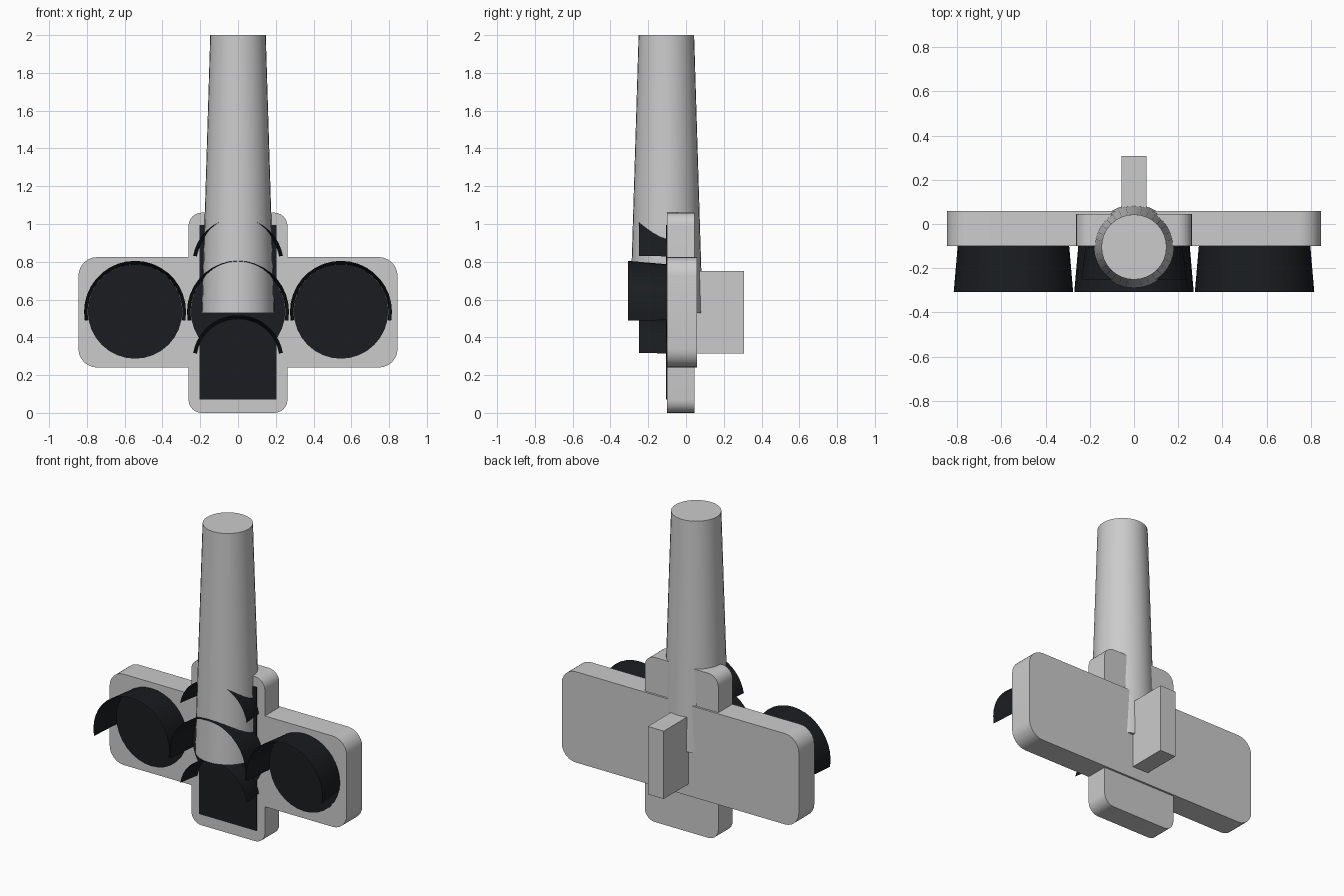
import bpy, bmesh, math
from mathutils import Matrix

if "Cube" in bpy.data.objects:
    bpy.data.objects.remove(bpy.data.objects["Cube"])

dark = bpy.data.materials.new("dark_lamp")
dark.diffuse_color = (0.01, 0.012, 0.014, 1)
dark.use_nodes = True
dark.node_tree.nodes["Principled BSDF"].inputs["Base Color"].default_value = dark.diffuse_color


def finish(name, bm, mat=None, smooth=True):
    me = bpy.data.meshes.new(name)
    bm.to_mesh(me)
    bm.free()
    ob = bpy.data.objects.new(name, me)
    bpy.context.collection.objects.link(ob)
    if mat:
        me.materials.append(mat)
    if smooth:
        bpy.ops.object.select_all(action='DESELECT')
        ob.select_set(True)
        bpy.context.view_layer.objects.active = ob
        bpy.ops.object.shade_smooth_by_angle(angle=math.radians(30))
    return ob


def prism(name, outline, y0, y1, mat=None):
    """Extrude an x/z outline (counter-clockwise from the front) from y0 to y1."""
    bm = bmesh.new()
    f = bm.faces.new([bm.verts.new((x, y0, z)) for x, z in outline])
    ext = bmesh.ops.extrude_face_region(bm, geom=[f])
    for v in ext['geom']:
        if isinstance(v, bmesh.types.BMVert):
            v.co.y = y1
    bmesh.ops.recalc_face_normals(bm, faces=bm.faces)
    return finish(name, bm, mat)


def rounded(hx, z0, z1, r, n=6):
    pts = []
    for cx, cz, a0 in ((hx - r, z0 + r, -90), (hx - r, z1 - r, 0),
                       (r - hx, z1 - r, 90), (r - hx, z0 + r, 180)):
        for i in range(n + 1):
            a = math.radians(a0 + 90 * i / n)
            pts.append((cx + r * math.cos(a), cz + r * math.sin(a)))
    return pts


def rect(hx, z0, z1):
    return [(-hx, z0), (hx, z0), (hx, z1), (-hx, z1)]


def circle(cx, cz, r, n=32):
    return [(cx + r * math.cos(2 * math.pi * i / n),
             cz + r * math.sin(2 * math.pi * i / n)) for i in range(n)]


def visor(name, cx, cz, r0, r1, y1, a0, n=20):
    """Thin flared hood over a lamp, open below."""
    bm = bmesh.new()
    rows = []
    for i in range(n + 1):
        a = math.radians(a0 + (180 - 2 * a0) * i / n)
        rows.append([bm.verts.new((cx + r * math.cos(a), y, cz + r * math.sin(a)))
                     for r, y in ((r0, -0.10), (r1, y1))])
    for p, q in zip(rows, rows[1:]):
        bm.faces.new((p[0], q[0], q[1], p[1]))
    bmesh.ops.recalc_face_normals(bm, faces=bm.faces)
    finish(name, bm, dark)


# Backing plates
prism("wide_plate", rounded(0.845, 0.24, 0.825, 0.10), -0.10, 0.058)
prism("tall_plate", rounded(0.262, 0.0, 1.06, 0.07), -0.10, 0.045)

# Rear bracket
prism("rear_bracket", rect(0.057, 0.315, 0.752), 0.05, 0.308)

# Tapered pole
bm = bmesh.new()
bmesh.ops.create_cone(bm, cap_ends=True, segments=32, radius1=0.192, radius2=0.147,
                      depth=1.47, matrix=Matrix.Translation((0, -0.104, 1.265)))
finish("pole", bm)

# Round lamps in a row with hoods
for label, x in (("left", -0.545), ("middle", 0), ("right", 0.545)):
    prism(label + "_round_lamp", circle(x, 0.537, 0.25), -0.104, -0.08, dark)
    visor(label + "_round_visor", x, 0.535, 0.252, 0.27, -0.308, -10)

# Square lamps above and below with smaller hoods
for label, z in (("lower", 0.276), ("upper", 0.79)):
    prism(label + "_square_lamp", rect(0.205, z - 0.205, z + 0.205), -0.106, -0.08, dark)
    visor(label + "_square_visor", 0, z, 0.222, 0.241, -0.25, 10)
